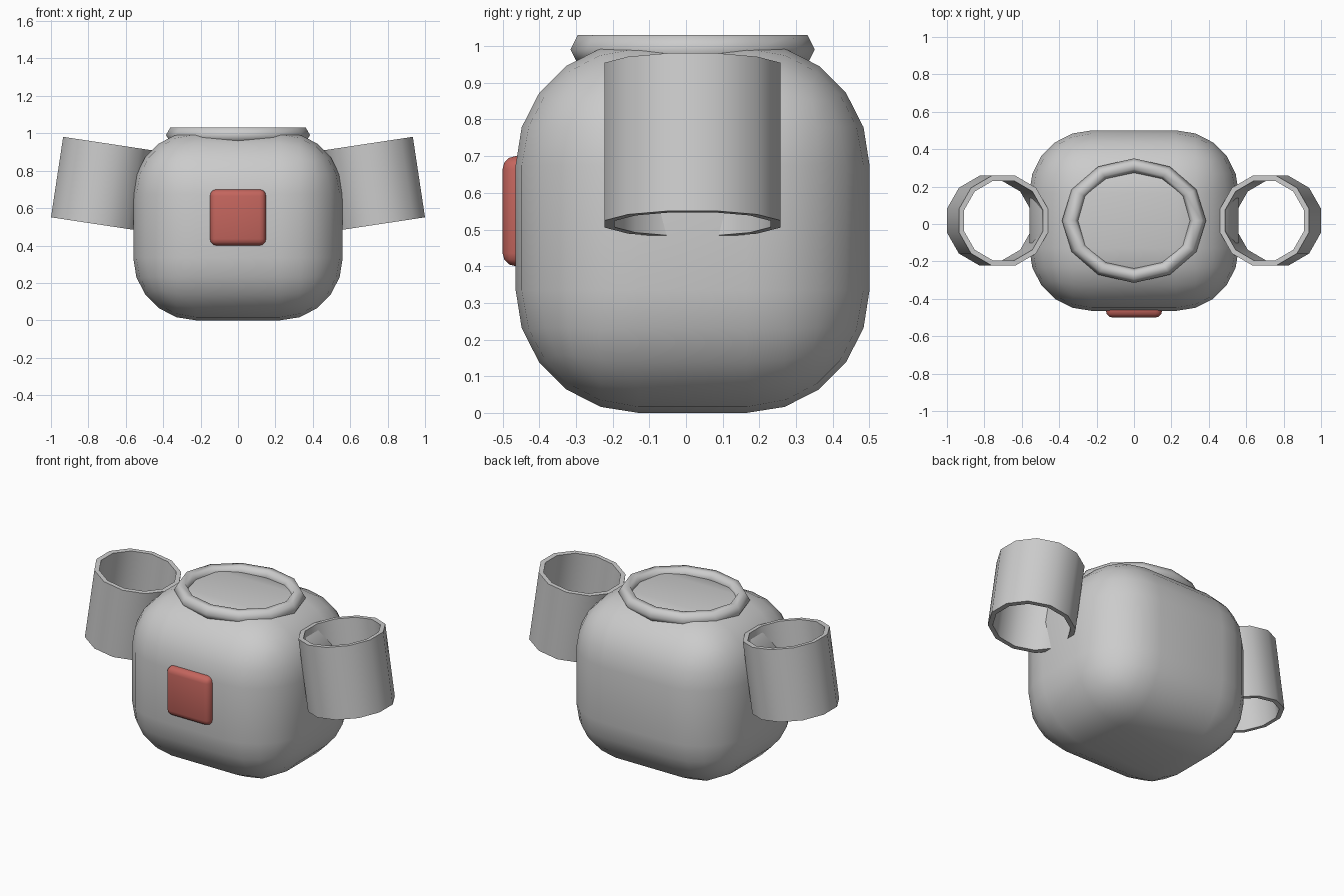
import bpy, bmesh
from math import radians, cos, sin, pi
from mathutils import Matrix

if "Cube" in bpy.data.objects:
    bpy.data.objects.remove(bpy.data.objects["Cube"])

CY = 0.018  # centre line of the torso in y


def finish(name, bm, angle=40, mat=None):
    bmesh.ops.recalc_face_normals(bm, faces=bm.faces)
    me = bpy.data.meshes.new(name)
    bm.to_mesh(me)
    bm.free()
    ob = bpy.data.objects.new(name, me)
    bpy.context.collection.objects.link(ob)
    if mat:
        me.materials.append(mat)
    bpy.ops.object.select_all(action='DESELECT')
    ob.select_set(True)
    bpy.context.view_layer.objects.active = ob
    bpy.ops.object.shade_smooth_by_angle(angle=radians(angle))
    return ob


def rounded_box(name, centre, size, radius, segments, mat=None):
    bm = bmesh.new()
    bmesh.ops.create_cube(bm, size=1)
    bmesh.ops.scale(bm, vec=size, verts=bm.verts)
    bmesh.ops.bevel(bm, geom=bm.edges[:], offset=radius, segments=segments,
                    profile=0.5, affect='EDGES')
    bmesh.ops.translate(bm, vec=centre, verts=bm.verts)
    return finish(name, bm, 40, mat)


def lathe(name, profile, sides, phase, matrix, angle):
    # closed (radius, height) profile turned around z
    bm = bmesh.new()
    rings = []
    for i in range(sides):
        a = 2 * pi * i / sides + phase
        rings.append([bm.verts.new((r * cos(a), r * sin(a), z)) for r, z in profile])
    n = len(profile)
    for i in range(sides):
        p, q = rings[i], rings[(i + 1) % sides]
        for j in range(n):
            k = (j + 1) % n
            bm.faces.new((p[j], q[j], q[k], p[k]))
    bmesh.ops.transform(bm, matrix=matrix, verts=bm.verts)
    return finish(name, bm, angle)


# torso
rounded_box("torso", (0, CY, 0.505), (1.12, 0.965, 1.01), 0.335, 5)

# chest button
red = bpy.data.materials.new("red")
red.diffuse_color = (0.55, 0.13, 0.11, 1)
red.use_nodes = True
red.node_tree.nodes["Principled BSDF"].inputs["Base Color"].default_value = red.diffuse_color
rounded_box("chest_button", (0, -0.46, 0.55), (0.30, 0.08, 0.30), 0.035, 3, red)

# neck collar: oval six-sided ring
collar = [(0.34 + 0.045 * cos(j * pi / 3), 0.045 * sin(j * pi / 3)) for j in range(6)]
lathe("neck_collar", collar, 12, 0,
      Matrix.Translation((0, CY, 0.991)) @ Matrix.Diagonal((1, 0.865, 1, 1)), 65)

# open sleeves, tilted inwards at the top
R, WALL, H = 0.2485, 0.028, 0.2175
sleeve = [(R, -H), (R, H), (R - WALL, H), (R - WALL, -H)]
for side, label in ((1, "left"), (-1, "right")):
    m = Matrix.Translation((side * 0.73, CY, 0.73)) @ Matrix.Rotation(radians(-8.6 * side), 4, 'Y')
    lathe(label + "_sleeve", sleeve, 12, pi / 12, m, 40)
